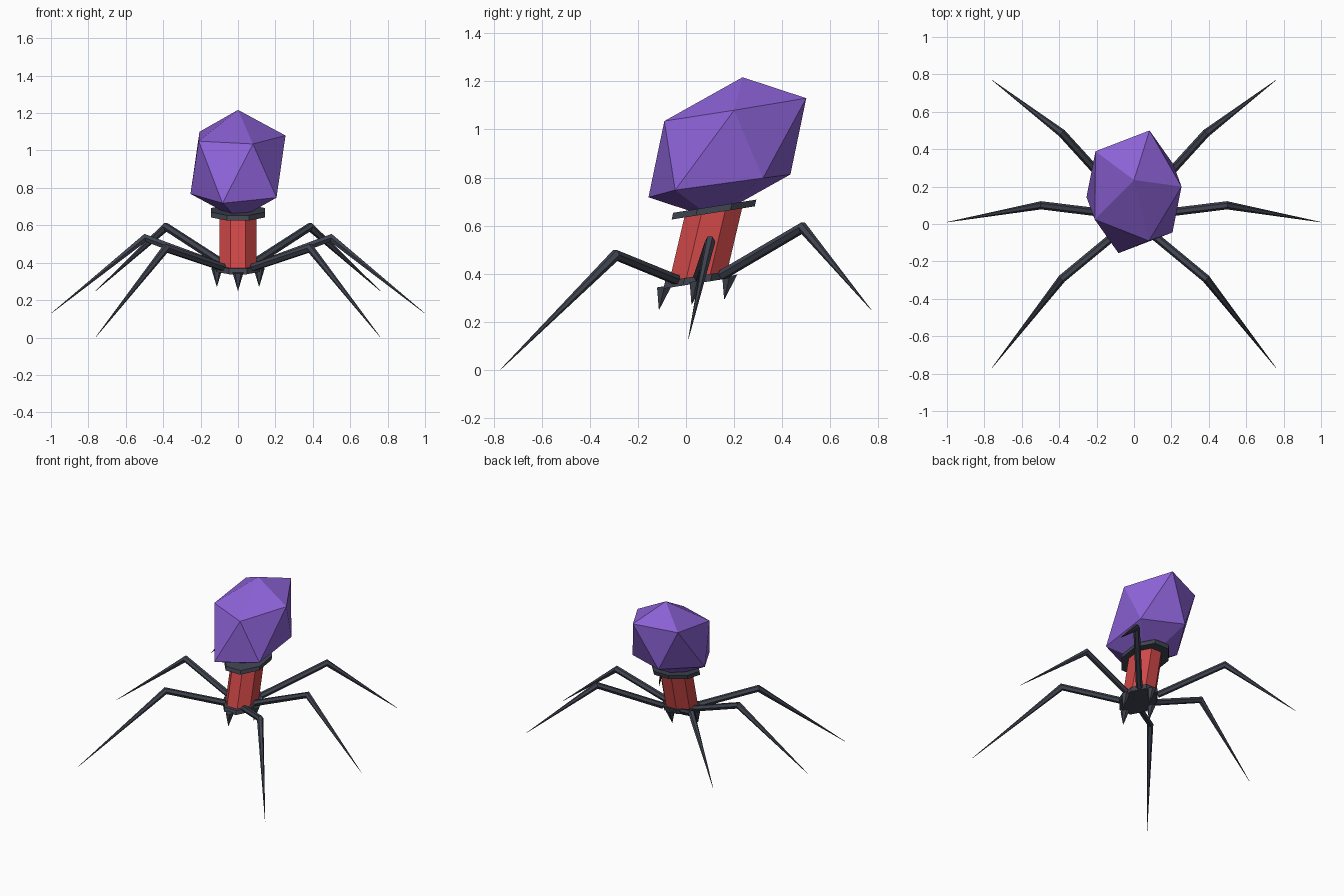
import bpy, bmesh, math
from mathutils import Vector, Matrix

if "Cube" in bpy.data.objects:
    bpy.data.objects.remove(bpy.data.objects["Cube"])


def material(name, rgb):
    m = bpy.data.materials.new(name)
    m.diffuse_color = (*rgb, 1)
    m.use_nodes = True
    m.node_tree.nodes["Principled BSDF"].inputs["Base Color"].default_value = m.diffuse_color
    return m


PURPLE = material("purple", (0.262, 0.122, 0.672))
RED = material("red", (0.63, 0.065, 0.065))
SLATE = material("dark slate", (0.051, 0.058, 0.080))


def finish(name, bm, mat):
    bmesh.ops.recalc_face_normals(bm, faces=bm.faces)
    me = bpy.data.meshes.new(name)
    bm.to_mesh(me)
    bm.free()
    me.materials.append(mat)
    ob = bpy.data.objects.new(name, me)
    bpy.context.collection.objects.link(ob)
    return ob


# The body leans back and is slightly sheared
LEAN = Matrix(((1, 0, 0, 0),
               (0, 1.2, 0.235, 0.05),
               (0, 0.19, 1, 0.385),
               (0, 0, 0, 1)))


def body_prism(name, r1, r2, z1, z2, mat, sides=8, at=(0, 0)):
    bm = bmesh.new()
    place = (LEAN @ Matrix.Translation((at[0], at[1], (z1 + z2) / 2))
             @ Matrix.Rotation(math.pi / sides, 4, 'Z'))
    bmesh.ops.create_cone(bm, cap_ends=True, segments=sides, radius1=r1,
                          radius2=r2, depth=z2 - z1, matrix=place)
    return finish(name, bm, mat)


# Tube, collar and base plate; radii are measured to the corners
K = 1 / math.cos(math.pi / 8)
body_prism("tube", 0.1 * K, 0.1 * K, 0, 0.29, RED)
body_prism("collar", 0.144 * K, 0.144 * K, 0.268, 0.296, SLATE)
body_prism("base_plate", 0.115 * K, 0.115 * K, -0.025, 0.006, SLATE)

# Four spikes under the base plate
for i in range(4):
    a = i * math.pi / 2
    body_prism("spike", 0.001, 0.03, -0.112, -0.015, SLATE, 6,
               (0.113 * math.cos(a), 0.113 * math.sin(a)))

# Stretched twenty-sided head: six corners and their opposites
centre = Vector((0, 0.172, 0.924))
corners = [(0, 0.063, 0.293), (0.083, 0.328, 0.206), (0.254, 0.028, 0.156),
           (0.08, -0.262, 0.111), (-0.21, -0.148, 0.126), (-0.206, 0.217, 0.176)]
bm = bmesh.new()
for c in corners:
    for s in (1, -1):
        bm.verts.new(centre + s * Vector(c))
bmesh.ops.convex_hull(bm, input=bm.verts)
finish("head", bm, PURPLE)


# Legs: hip, knee and tip joined by a tapered six-sided skin
def leg(name, points, radii, sides=6):
    pts = [Vector(p) for p in points]
    bm = bmesh.new()
    rings = []
    for i, p in enumerate(pts):
        d_in = (p - pts[max(i - 1, 0)]).normalized()
        d_out = (pts[min(i + 1, len(pts) - 1)] - p).normalized()
        axis = (d_in + d_out).normalized()
        side = axis.cross(Vector((0, 0, 1))).normalized()
        up = side.cross(axis)
        mitre = 1.12 if 0 < i < len(pts) - 1 else 1
        ring = []
        for k in range(sides):
            a = 2 * math.pi * k / sides
            ring.append(bm.verts.new(p + radii[i] * (side * math.cos(a)
                                                     + up * math.sin(a) * mitre)))
        rings.append(ring)
    for r, s in zip(rings, rings[1:]):
        for k in range(sides):
            n = (k + 1) % sides
            bm.faces.new((r[k], r[n], s[n], s[k]))
    bm.faces.new(rings[0])
    bm.faces.new(rings[-1])
    finish(name, bm, SLATE)


LEGS = {"front_leg": ((0.08, -0.04, 0.375), (0.385, -0.292, 0.478), (0.76, -0.77, 0.003)),
        "middle_leg": ((0.09, 0.05, 0.382), (0.497, 0.1, 0.533), (0.998, 0.01, 0.13)),
        "back_leg": ((0.08, 0.15, 0.395), (0.385, 0.485, 0.592), (0.76, 0.77, 0.25))}
for name, pts in LEGS.items():
    for label, s in (("right", 1), ("left", -1)):
        leg(label + "_" + name, [(s * x, y, z) for x, y, z in pts],
            (0.022, 0.022, 0.001))
